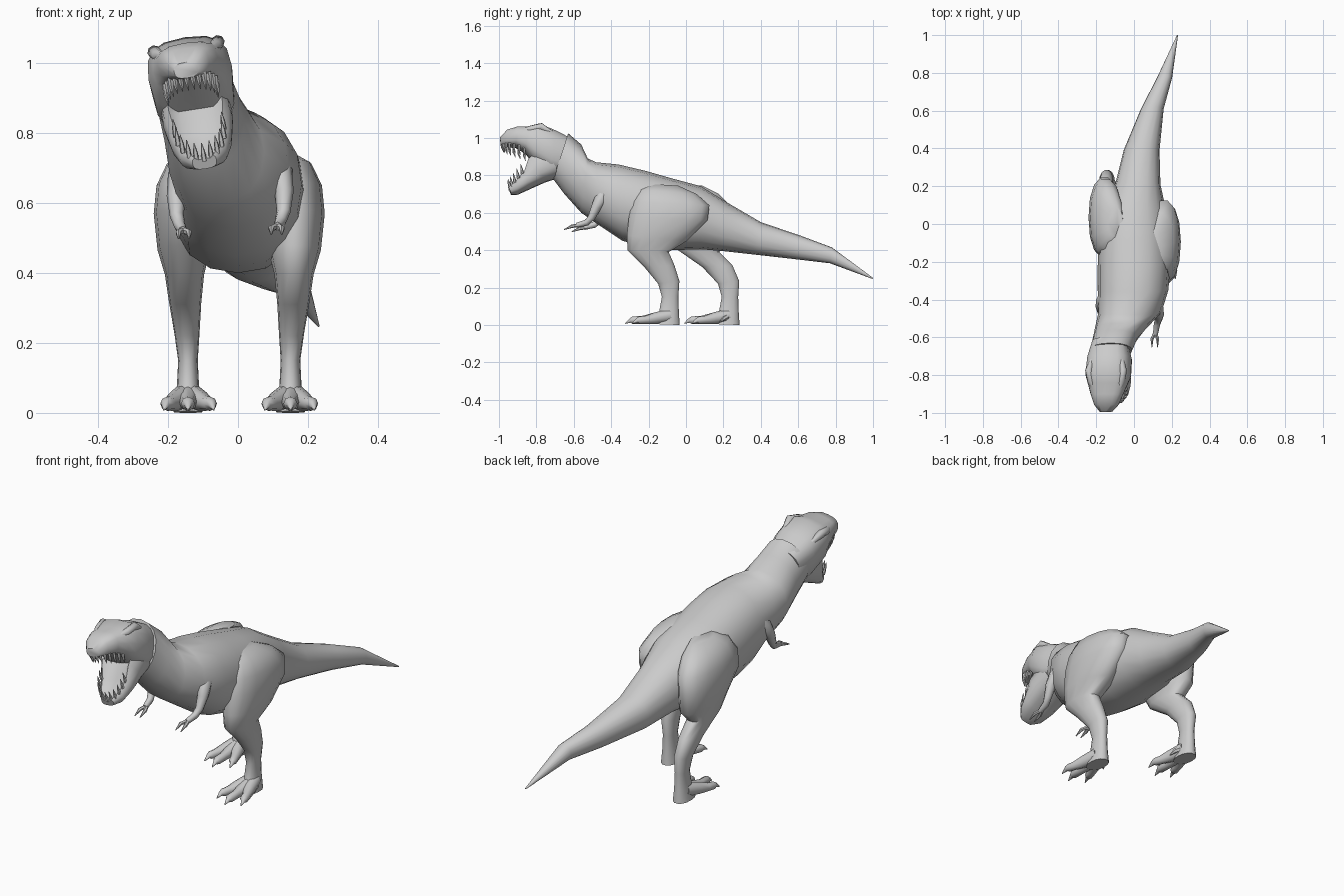
import bpy, bmesh
from math import sin, cos, pi, radians
from mathutils import Vector, Matrix


def skin(name, rings, sharp=50, matrix=None):
    """Join equal-sized rings of points into one capped, smooth shell."""
    bm = bmesh.new()
    loops = [[bm.verts.new(p) for p in r] for r in rings]
    n = len(loops[0])
    for a, b in zip(loops, loops[1:]):
        for i in range(n):
            j = (i + 1) % n
            bm.faces.new((a[i], a[j], b[j], b[i]))
    bm.faces.new(loops[0])
    bm.faces.new(loops[-1])
    bmesh.ops.recalc_face_normals(bm, faces=bm.faces)
    if matrix:
        bm.transform(matrix)
    me = bpy.data.meshes.new(name)
    bm.to_mesh(me)
    bm.free()
    for p in me.polygons:
        p.use_smooth = True
    me.set_sharp_from_angle(angle=radians(sharp))
    ob = bpy.data.objects.new(name, me)
    bpy.context.collection.objects.link(ob)
    return ob


def power(v, e):
    return abs(v) ** e * (1 if v >= 0 else -1)


def loft(name, rows, n=16, e=0.9, dish=0, **kw):
    """Rows: centre x, half width, y z of one profile edge, y z of the other."""
    rings = []
    for x, w, y1, z1, y2, z2 in rows:
        a, b = Vector((x, y1, z1)), Vector((x, y2, z2))
        ring = []
        for i in range(n):
            t = 2 * pi * i / n
            c, s = power(cos(t), e), power(sin(t), e)
            if s > 0 and abs(c) < 0.65:
                s -= dish
            ring.append((a + b) / 2 + (a - b) / 2 * s + Vector((w * c, 0, 0)))
        rings.append(ring)
    return skin(name, rings, **kw)


def tube(name, pts, n=8, **kw):
    """Tapered limb through (x, y, z, radius) points."""
    P = [Vector(p[:3]) for p in pts]
    rings = []
    for i, p in enumerate(P):
        d = (P[min(i + 1, len(P) - 1)] - P[max(i - 1, 0)]).normalized()
        u = d.cross(Vector((1, 0, 0.01))).normalized()
        v = d.cross(u)
        rings.append([p + (u * cos(2 * pi * k / n) + v * sin(2 * pi * k / n)) * pts[i][3]
                      for k in range(n)])
    return skin(name, rings, **kw)


# Tail, torso and neck in one shell
loft("body", [
    (.23, .003, 1.0, .252, .998, .246),
    (.162, .04, .78, .415, .77, .33),
    (.097, .06, .62, .475, .60, .35),
    (.04, .095, .40, .55, .38, .375),
    (.02, .12, .22, .655, .20, .395),
    (0, .168, .08, .742, .08, .405),
    (0, .188, -.08, .785, -.08, .40),
    (0, .192, -.22, .825, -.22, .42),
    (-.005, .187, -.36, .858, -.34, .45),
    (-.022, .167, -.48, .87, -.46, .53),
    (-.065, .14, -.525, .89, -.56, .60),
    (-.10, .118, -.56, .965, -.65, .70),
    (-.122, .112, -.63, 1.025, -.71, .78)])

# Head is built straight, then rolled sideways
head = Matrix.Translation((-.125, 0, .9)) @ Matrix.Rotation(-.16, 4, 'Y') @ Matrix.Translation((0, 0, -.9))
loft("skull", [
    (0, .095, -.60, .99, -.66, .80),
    (0, .117, -.69, 1.037, -.73, .81),
    (0, .121, -.785, 1.076, -.82, .87),
    (0, .105, -.84, 1.06, -.86, .92),
    (-.002, .086, -.90, 1.06, -.91, .95),
    (-.006, .065, -.955, 1.045, -.96, .955),
    (-.01, .035, -.995, 1.005, -.99, .96)], e=.72, matrix=head)
loft("lower_jaw", [
    (0, .10, -.78, .96, -.67, .79),
    (0, .10, -.855, .89, -.75, .765),
    (0, .088, -.868, .82, -.84, .725),
    (0, .068, -.91, .77, -.90, .697),
    (0, .035, -.95, .735, -.935, .695)], e=.72, dish=.5, matrix=head)
for s in (-1, 1):
    tube("brow", [(s * .075, -.70, 1.005, .01), (s * .092, -.775, 1.048, .02),
                  (s * .082, -.83, 1.035, .02), (s * .06, -.90, 1.03, .006)], matrix=head)

# Teeth follow a U along each jaw
for i in range(14):
    t = pi * (i / 13 - .5)
    x, f = .074 * sin(t) - .004, cos(t)
    y, z = -.865 - .118 * f, .93 + .035 * f
    tube("upper_tooth", [(x, y, z + .015, .008), (x, y, z - .012, .007),
                         (x * .97, y + .008, z - .04, .001)], n=5, matrix=head)
for i in range(11):
    t = pi * (i / 10 - .5)
    x, f = .07 * sin(t), cos(t)
    y, z = -.873 - .068 * f, .81 - .08 * f
    tube("lower_tooth", [(x, y, z - .012, .008), (x, y - .006, z + .012, .007),
                         (x, y - .012, z + .04, .001)], n=5, matrix=head)

# Arms: the left one hangs slightly back and lower
for s, dx, dy, dz in ((1, 0, 0, 0), (-1, .045, .04, -.012)):
    def at(x, y, z, r):
        return (s * (x + dx), y + dy, z + dz, r)
    tube("arm", [at(.105, -.42, .74, .02), at(.118, -.445, .69, .038), at(.132, -.48, .63, .027),
                 at(.13, -.505, .575, .02), at(.122, -.53, .548, .017), at(.113, -.585, .533, .013)])
    for fx in (.095, .125):
        tube("finger", [at(.113, -.57, .534, .010), at(fx, -.61, .528, .009),
                        at(fx, -.652, .51, .002)], n=6)

# Legs: the left one (-x) is a stride behind
leg = [
    (.105, .04, -.20, .755, -.04, .745),
    (.135, .075, -.26, .725, .06, .70),
    (.155, .085, -.29, .66, .13, .64),
    (.163, .085, -.31, .58, .12, .56),
    (.162, .075, -.32, .48, .01, .45),
    (.16, .056, -.315, .40, -.09, .39),
    (.158, .046, -.225, .31, -.06, .32),
    (.153, .036, -.15, .22, -.034, .235),
    (.15, .028, -.13, .15, -.04, .15),
    (.15, .032, -.145, .07, -.037, .07),
    (.15, .042, -.17, .005, -.032, .0)]
stride = [.13, .12, .11, .13, .23, .27, .31, .32, .32, .32, .32]
for s in (-1, 1):
    loft("leg", [(s * x + (.007 if s < 0 else 0), w, a + d, z1, b + d, z2)
                 for (x, w, a, z1, b, z2), d in
                 zip(leg, stride if s < 0 else [0] * 11)], n=14)
    dy = .315 if s < 0 else 0
    cx = .15 * s + (.007 if s < 0 else 0)
    # Three clawed toes and a small inner spur
    for tx, ty in ((-.064, -.245), (0, -.285), (.06, -.25)):
        x = cx + s * tx
        tube("toe", [(cx + s * tx * .1, -.09 + dy, .05, .036),
                     (cx + s * tx * .5, -.165 + dy, .036, .031),
                     (cx + s * tx * .85, (ty - .165) / 2 - .01 + dy, .027, .021),
                     (x, ty + dy, .026, .02),
                     (x + s * tx * .08, ty - .012 + dy, .024, .012),
                     (x + s * tx * .15, ty - .04 + dy, .008, .002)])
    tube("spur", [(cx - s * .02, -.09 + dy, .05, .018), (cx - s * .05, -.11 + dy, .035, .012),
                  (cx - s * .065, -.135 + dy, .015, .002)], n=6)
